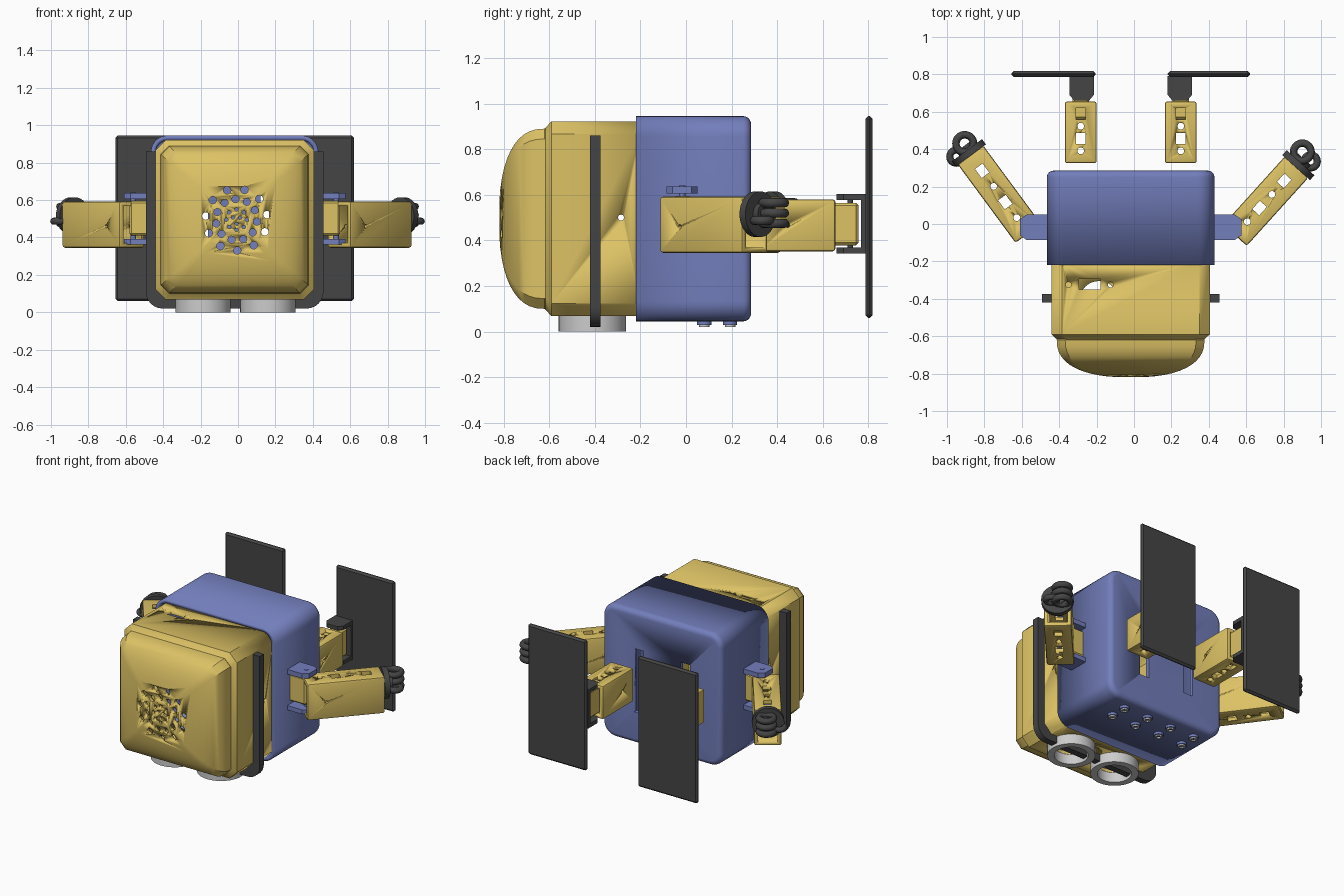
import bpy, bmesh, math
from mathutils import Matrix, Vector

if "Cube" in bpy.data.objects:
    bpy.data.objects.remove(bpy.data.objects["Cube"])

def material(name, rgb):
    m = bpy.data.materials.new(name)
    m.diffuse_color = (*rgb, 1)
    m.use_nodes = True
    m.node_tree.nodes["Principled BSDF"].inputs["Base Color"].default_value = m.diffuse_color
    return m

YELLOW = material("yellow", (0.72, 0.54, 0.13))
BLUE = material("blue", (0.17, 0.21, 0.50))
DARK = material("dark", (0.06, 0.06, 0.06))
CX, CZ = -0.018, 0.495          # centre of the body
I = Matrix.Identity(4)

def finish(bm, name, mat, M=I):
    bmesh.ops.recalc_face_normals(bm, faces=bm.faces)
    bm.transform(M)
    me = bpy.data.meshes.new(name)
    bm.to_mesh(me)
    bm.free()
    ob = bpy.data.objects.new(name, me)
    bpy.context.collection.objects.link(ob)
    if mat:
        me.materials.append(mat)
    smooth(ob)
    return ob

def smooth(ob):
    bpy.ops.object.select_all(action='DESELECT')
    ob.select_set(True)
    bpy.context.view_layer.objects.active = ob
    bpy.ops.object.shade_smooth_by_angle(angle=math.radians(30))

def loft(name, rings, mat, start=True, end=True):
    bm = bmesh.new()
    vs = [[bm.verts.new(p) for p in r] for r in rings]
    for a, b in zip(vs, vs[1:]):
        for i in range(len(a)):
            j = (i + 1) % len(a)
            bm.faces.new((a[i], a[j], b[j], b[i]))
    if start:
        bm.faces.new(vs[0])
    if end:
        bm.faces.new(vs[-1])
    return finish(bm, name, mat)

def add_box(bm, lo, hi):
    lo, hi = Vector(lo), Vector(hi)
    bmesh.ops.create_cube(bm, size=1, matrix=Matrix.Translation((lo + hi) / 2)
                          @ Matrix.Diagonal((*(hi - lo), 1)))

def add_cyl(bm, c, r, h, axis='Z', n=20):
    R = {'Z': I, 'X': Matrix.Rotation(math.pi / 2, 4, 'Y'),
         'Y': Matrix.Rotation(math.pi / 2, 4, 'X')}[axis]
    bmesh.ops.create_cone(bm, cap_ends=True, segments=n, radius1=r, radius2=r,
                          depth=h, matrix=Matrix.Translation(c) @ R)

def box(name, lo, hi, mat, bevel=0, M=I, seg=1):
    bm = bmesh.new()
    add_box(bm, lo, hi)
    if bevel:
        bmesh.ops.bevel(bm, geom=bm.edges[:], offset=bevel, segments=seg,
                        profile=0.5, affect='EDGES')
    return finish(bm, name, mat, M)

def cyl(name, c, r, h, mat, axis='Z', n=32, M=I):
    bm = bmesh.new()
    add_cyl(bm, c, r, h, axis, n)
    return finish(bm, name, mat, M)

def cut(ob, bm, M=I):
    c = finish(bm, ob.name + "_cutter", None, M)
    c.hide_render = True
    c.hide_viewport = True
    c.display_type = 'WIRE'
    m = ob.modifiers.new("cut", 'BOOLEAN')
    m.operation, m.solver, m.object = 'DIFFERENCE', 'EXACT', c

def shell(ob, t):
    m = ob.modifiers.new("shell", 'SOLIDIFY')
    m.thickness, m.offset = t, -1

def ring(y, hw, hh, r, n):
    # rounded (or chamfered, n = 1) rectangle in the xz plane
    pts = []
    for k, (sx, sz) in enumerate(((1, 1), (-1, 1), (-1, -1), (1, -1))):
        for i in range(n + 1):
            a = math.pi / 2 * (k + i / n)
            pts.append((CX + sx * (hw - r) + r * math.cos(a), y,
                        CZ + sz * (hh - r) + r * math.sin(a)))
    return pts

def plate(name, pts, z0, z1, mat):
    return loft(name, [[(x, y, z) for x, y in pts] for z in (z0, z1)], mat)

# front shell: chamfered casing running into a domed face
rings = [ring(y, 0.423 - d, 0.427 - d, 0.055, 1)
         for y, d in ((-0.2, 0), (-0.59, 0), (-0.615, 0.027))]
for i in range(12):
    t = math.pi / 2 * i / 12
    s, d = math.cos(t) ** 0.83, math.sin(t) ** 0.83
    rings.append(ring(-0.62 - 0.2 * d, 0.395 * s, 0.395 * s, 0.045 * s, 1))
front = loft("front_shell", rings, YELLOW, start=False)
shell(front, 0.025)
bm = bmesh.new()
for R, n, r, a0 in ((0.165, 11, 0.02, 75), (0.11, 11, 0.019, 60),
                    (0.055, 8, 0.009, 90), (0.022, 3, 0.008, 30)):
    for i in range(n):                       # speaker holes
        a = math.radians(a0 + 360 * i / n)
        add_cyl(bm, (-0.008 + R * math.cos(a), -0.78, 0.495 + R * math.sin(a)), r, 0.2, 'Y', 16)
add_box(bm, (-0.295, -0.35, 0.85), (-0.18, -0.295, 1))   # top switch opening
for x in (-0.35, -0.125):
    add_cyl(bm, (x, -0.325, 0.92), 0.015, 0.2)
for x in (-0.187, 0.16):                     # openings above the feet
    add_cyl(bm, (x, -0.41, 0.07), 0.105, 0.09, n=32)
for x in (-0.44, 0.405):
    add_cyl(bm, (x, -0.285, 0.5), 0.013, 0.15, 'X')
cut(front, bm)

# rear shell: rounded hood, closed at the back
rings = [ring(-0.22, 0.448, 0.45, 0.09, 8), ring(0.25, 0.448, 0.45, 0.09, 8)]
for i in range(1, 7):
    a = math.pi / 12 * i
    d = 0.035 * (1 - math.cos(a))
    rings.append(ring(0.25 + 0.035 * math.sin(a), 0.448 - d, 0.45 - d, 0.09 - d, 8))
rear = loft("rear_shell", rings, BLUE, start=False)
shell(rear, 0.025)
bm = bmesh.new()
for x in (-0.195, 0.155):
    add_box(bm, (x - 0.035, 0.2, 0.26), (x + 0.035, 0.35, 0.69))
cut(rear, bm)

# strap: U-shaped band round the sides and bottom
outer, r = [(-0.475, 0.86)], 0.09
for k, sx in ((2, -1), (3, 1)):
    for i in range(7):
        a = math.pi / 2 * (k + i / 6)
        outer.append((sx * (0.475 - r) + r * math.cos(a), 0.02 + r + r * math.sin(a)))
outer.append((0.475, 0.86))
stations = []
for x, z in outer:
    ix, iz = x * 0.41 / 0.475, max(z, 0.075 + (z - 0.02) * 0.9)
    iz = 0.86 if z > 0.8 else iz
    stations.append([(CX + x, -0.42, z), (CX + x, -0.375, z),
                     (CX + ix, -0.375, iz), (CX + ix, -0.42, iz)])
loft("strap", stations, DARK)

# ring feet and underside nubs
for i, x in enumerate((-0.187, 0.16)):
    prof = ((0.148, 0.0), (0.148, 0.09), (0.105, 0.09), (0.105, 0.0), (0.148, 0.0))
    loft(f"foot_ring_{i}", [[(x + R * math.cos(k * math.pi / 24), -0.41 + R * math.sin(k * math.pi / 24), z)
                             for k in range(48)] for R, z in prof], None, False, False)
for i in range(4):
    for j, y in enumerate((0.08, 0.193)):
        x = CX + (i - 1.5) * 0.185 - 0.02
        cyl(f"nub_base_{i}{j}", (x, y, 0.04), 0.031, 0.022, BLUE, n=20)
        t = [(0.023, 0.04), (0.023, 0.02), (0.013, 0.02), (0.013, 0.04)]
        loft(f"nub_{i}{j}", [[(x + R * math.cos(k * math.pi / 10), y + R * math.sin(k * math.pi / 10), z)
                              for k in range(20)] for R, z in t], None)

def arm(name, M, length, z0, z1):
    # hollow beam along local +y, with slots and holes in top and bottom
    ob = box(name, (-0.085, 0, z0), (0.085, length, z1), YELLOW, 0.012, M, 2)
    bm = bmesh.new()
    add_box(bm, (-0.06, -0.1, z0 + 0.025), (0.06, length + 0.1, z1 - 0.025))
    cut(ob, bm, M)
    bm = bmesh.new()
    for i, f in enumerate((0.2, 0.4, 0.6, 0.8)):
        for z in (z0, z1):
            y = f * length
            if i % 2:
                add_box(bm, (-0.025, y - 0.03, z - 0.04), (0.025, y + 0.03, z + 0.04))
            else:
                add_cyl(bm, (0, y, z), 0.018, 0.08)
    add_cyl(bm, (0, 0.12, z0 + 0.115), 0.01, 0.3, 'X')
    cut(ob, bm, M)

def torus(name, loc, R, r):
    bpy.ops.mesh.primitive_torus_add(location=loc, major_radius=R, minor_radius=r,
                                     major_segments=32, minor_segments=12)
    ob = bpy.context.object
    ob.name = name
    ob.data.materials.append(DARK)
    smooth(ob)

# side arms on their hinges, each with a wrist disc and a curled gripper
for side, s, edge, start, d, length, grip, thumb in (
        ("left", -1, -0.45, (-0.565, -0.05), (-0.31, 0.42), 0.52, (-0.905, 0.43), (-0.95, 0.36)),
        ("right", 1, 0.415, (0.54, -0.06), (0.33, 0.365), 0.49, (0.90, 0.385), (0.945, 0.335))):
    M = Matrix.Translation((*start, 0)) @ Matrix.Rotation(math.atan2(-d[0], d[1]), 4, 'Z')
    arm(f"{side}_arm", M, length, 0.345, 0.592)
    cyl(f"{side}_wrist", (0, length + 0.015, 0.515), 0.1, 0.035, DARK, 'Y', M=M)
    cyl(f"{side}_wrist_hub", (0, length + 0.04, 0.515), 0.05, 0.04, DARK, 'Y', M=M)
    tip = edge + s * 0.16
    pts = [(edge, -0.085), (tip - s * 0.035, -0.085), (tip, -0.06), (tip, 0.025),
           (tip - s * 0.035, 0.05), (edge, 0.05)]
    for k, (z0, z1) in enumerate(((0.605, 0.637), (0.362, 0.392))):
        plate(f"{side}_hinge_{k}", pts, z0, z1, BLUE)
    cyl(f"{side}_hinge_pin", (tip - s * 0.05, -0.017, 0.5), 0.014, 0.28, BLUE)
    box(f"{side}_tongue", (min(edge, tip - s * 0.03), -0.055, 0.41),
        (max(edge, tip - s * 0.03), 0.025, 0.595), YELLOW, 0.01)
    for k, z in enumerate((0.475, 0.52, 0.565)):
        torus(f"{side}_finger_{k}", (*grip, z), 0.047, 0.02)
    torus(f"{side}_thumb", (*thumb, 0.487), 0.035, 0.019)

# rear arms carrying the flat panels
for side, x, x0, x1 in (("left", -0.285, -0.655, -0.205), ("right", 0.25, 0.18, 0.62)):
    arm(f"{side}_rear_arm", Matrix.Translation((x, 0.325, 0)), 0.33, 0.352, 0.58)
    box(f"{side}_rear_tongue", (x - 0.045, 0.56, 0.378), (x + 0.045, 0.757, 0.565), YELLOW, 0.012)
    px = x + (0.005 if x < 0 else -0.005)
    pts = [(px - 0.065, 0.79), (px - 0.065, 0.69), (px - 0.04, 0.66),
           (px + 0.04, 0.66), (px + 0.065, 0.69), (px + 0.065, 0.79)]
    for k, (z0, z1) in enumerate(((0.342, 0.368), (0.578, 0.604))):
        plate(f"{side}_panel_bracket_{k}", pts, z0, z1, DARK)
    cyl(f"{side}_panel_pin", (px, 0.72, 0.473), 0.012, 0.25, DARK)
    box(f"{side}_bracket_back", (px - 0.065, 0.768, 0.342), (px + 0.065, 0.792, 0.604), DARK)
    box(f"{side}_panel", (x0, 0.787, 0.06), (x1, 0.817, 0.945), DARK, 0.012)
